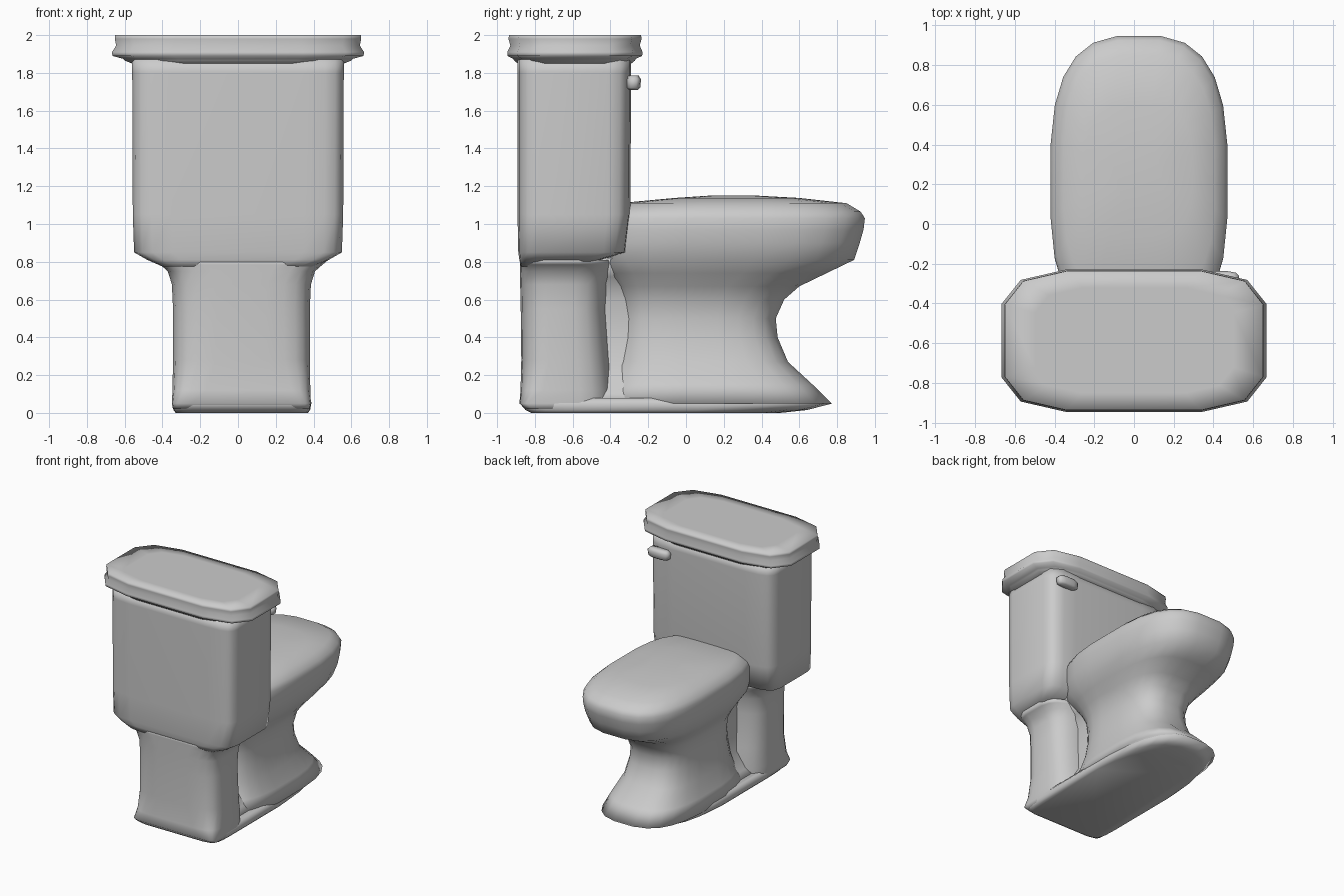
import bpy, bmesh, math


def ring(z, hw, y0, y1, n0, n1, cx, count):
    """Rounded outline: half width hw, from y0 to y1, squareness n0 (-y half) and n1 (+y half)."""
    yc, hy = (y0 + y1) / 2, (y1 - y0) / 2
    pts = []
    for i in range(count):
        a = 2 * math.pi * (i + 0.5) / count
        c, s = math.cos(a), math.sin(a)
        e = 2 / (n1 if s > 0 else n0)
        k = math.cos(math.pi / count) ** e
        x = math.copysign(abs(c) ** e, c) * hw / k
        y = math.copysign(abs(s) ** e, s) * hy / k
        pts.append((cx + x, yc + y, z))
    return pts


def loft(name, levels, n0, n1, cx=0.0, count=24):
    """Skin a stack of outlines given as (z, half width, y0, y1, optional own n0)."""
    bm = bmesh.new()
    rows = [[bm.verts.new(p) for p in
             ring(*lv[:4], lv[4] if len(lv) > 4 else n0, n1, cx, count)] for lv in levels]
    for a, b in zip(rows, rows[1:]):
        for i in range(count):
            j = (i + 1) % count
            bm.faces.new((a[i], a[j], b[j], b[i]))
    bm.faces.new(rows[0][::-1])
    bm.faces.new(rows[-1])
    bmesh.ops.recalc_face_normals(bm, faces=bm.faces)
    me = bpy.data.meshes.new(name)
    bm.to_mesh(me)
    bm.free()
    for p in me.polygons:
        p.use_smooth = True
    ob = bpy.data.objects.new(name, me)
    bpy.context.collection.objects.link(ob)
    return ob


# Tank with tapered underside
loft("tank", [
    (0.775, 0.40, -0.875, -0.50), (0.81, 0.48, -0.882, -0.45),
    (0.85, 0.55, -0.888, -0.32), (1.05, 0.557, -0.892, -0.295),
    (1.80, 0.56, -0.892, -0.29), (1.87, 0.56, -0.892, -0.29)], 8, 7, count=20)

# Tank lid with moulded edge
loft("tank_lid", [
    (1.845, 0.55, -0.885, -0.295), (1.865, 0.60, -0.91, -0.27),
    (1.875, 0.61, -0.915, -0.265),
    (1.89, 0.665, -0.945, -0.232), (1.91, 0.667, -0.946, -0.23),
    (1.945, 0.645, -0.93, -0.245), (1.98, 0.652, -0.94, -0.235),
    (2.0, 0.65, -0.937, -0.238), (2.0, 0.50, -0.85, -0.32)], 4, 4, count=12)

# Rear column carrying the tank, sharp-cornered at the floor and rounder above
loft("rear_column", [
    (0.02, 0.362, -0.85, -0.38, 12), (0.05, 0.368, -0.882, -0.38, 12),
    (0.12, 0.365, -0.876, -0.38, 6), (0.28, 0.362, -0.872, -0.40, 4.2),
    (0.55, 0.362, -0.875, -0.42, 4), (0.68, 0.368, -0.878, -0.41, 4),
    (0.75, 0.39, -0.88, -0.39, 4.5), (0.785, 0.43, -0.88, -0.38, 5),
    (0.81, 0.46, -0.88, -0.38, 6)], 4, 3, cx=0.018)

# Recessed web between column and pedestal
loft("web", [
    (0.05, 0.33, -0.65, 0.0), (0.12, 0.27, -0.65, 0.0), (0.25, 0.19, -0.65, 0.0),
    (0.60, 0.18, -0.65, 0.0), (0.72, 0.22, -0.65, 0.0), (0.82, 0.32, -0.65, 0.0)],
     6, 6, cx=0.02)

# Floor plinth
loft("foot", [
    (0.0, 0.35, -0.82, 0.50), (0.015, 0.362, -0.85, 0.64),
    (0.05, 0.368, -0.88, 0.775), (0.08, 0.345, -0.86, 0.71)], 12, 2.8, cx=0.02)

# Hourglass pedestal flowing into the bowl and closed seat
loft("bowl_and_pedestal", [
    (0.05, 0.366, -0.50, 0.772), (0.15, 0.33, -0.41, 0.67),
    (0.27, 0.285, -0.375, 0.54), (0.40, 0.262, -0.355, 0.485),
    (0.50, 0.258, -0.35, 0.475), (0.60, 0.273, -0.36, 0.52),
    (0.67, 0.31, -0.39, 0.60), (0.74, 0.36, -0.44, 0.745),
    (0.81, 0.405, -0.51, 0.89), (0.90, 0.435, -0.51, 0.92),
    (0.97, 0.443, -0.51, 0.94), (1.03, 0.445, -0.50, 0.947),
    (1.065, 0.43, -0.48, 0.925), (1.11, 0.38, -0.36, 0.85),
    (1.138, 0.27, -0.06, 0.60), (1.15, 0.12, 0.12, 0.38)], 3.1, 2.9, cx=0.025)

# Flush lever: short stub and flattened handle
loft("lever_stub", [(1.725, 0.02, -0.34, -0.26), (1.775, 0.02, -0.34, -0.26)],
     4, 4, cx=0.40, count=12)
loft("lever_handle", [
    (1.71, 0.07, -0.30, -0.255), (1.722, 0.09, -0.315, -0.242),
    (1.765, 0.095, -0.315, -0.238), (1.785, 0.075, -0.305, -0.25)],
     3, 3, cx=0.435, count=12)
